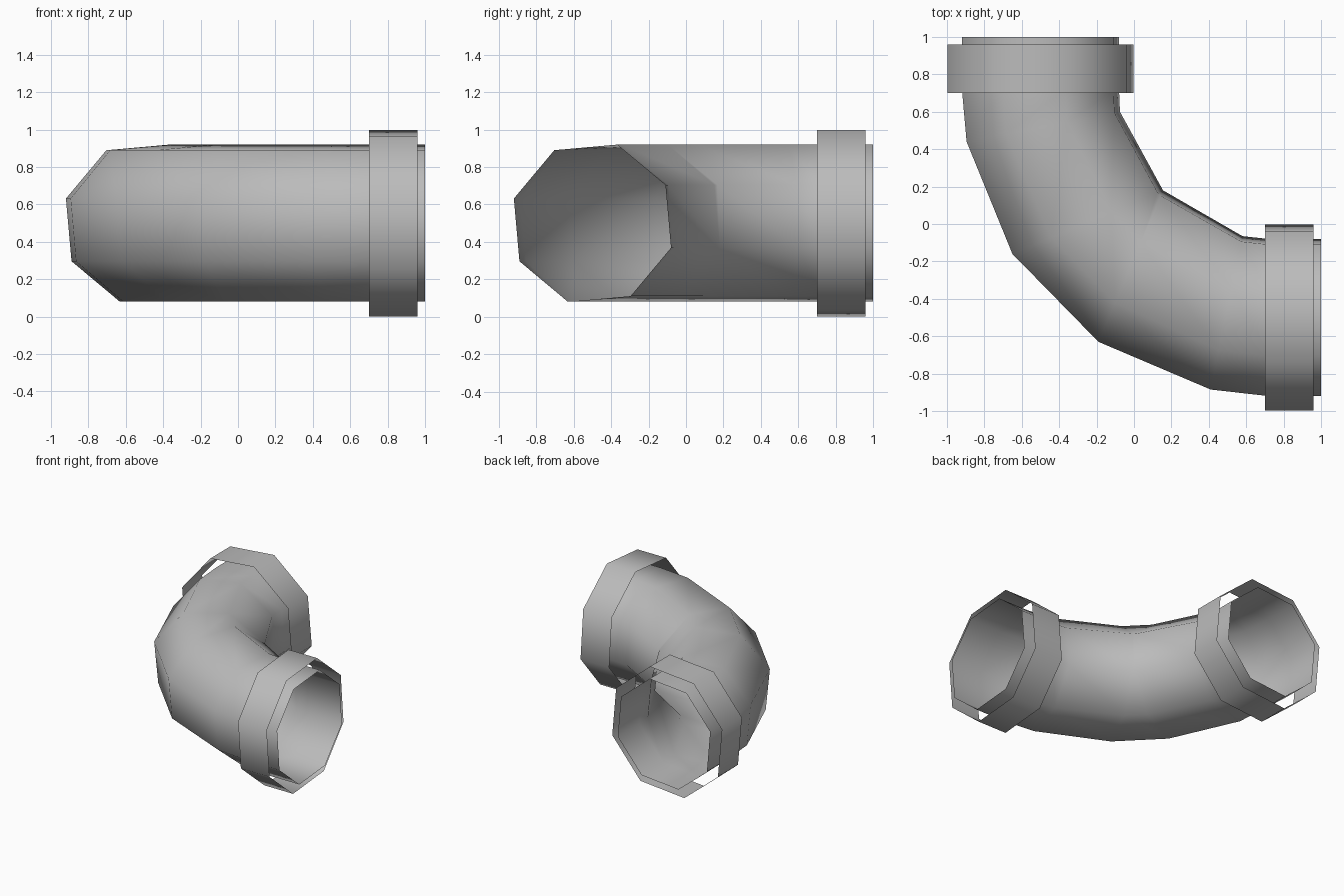
import bpy, bmesh
from math import cos, sin, radians
from mathutils import Vector

cube = bpy.data.objects.get("Cube")
if cube:
    bpy.data.objects.remove(cube, do_unlink=True)

SIDES = 8
TURN = radians(27.6)
AXIS_Z = 0.5

grey = bpy.data.materials.new("pipe grey")
grey.use_nodes = True
colour = (0.5, 0.5, 0.5, 1)
grey.diffuse_color = colour
grey.node_tree.nodes["Principled BSDF"].inputs["Base Color"].default_value = colour


def loft(name, stations, radius):
    """Open octagonal skin; each station is an (outer, inner) pair of bend points."""
    bm = bmesh.new()
    reach = radius * cos(TURN - radians(45))
    rings = []
    for outer, inner in stations:
        ring = []
        for i in range(SIDES):
            a = TURN + radians(360 / SIDES) * i
            t = 0.5 + 0.5 * radius * cos(a) / reach
            p = Vector(outer).lerp(Vector(inner), t)
            ring.append(bm.verts.new((p.x, p.y, AXIS_Z + radius * sin(a))))
        rings.append(ring)
    for r0, r1 in zip(rings, rings[1:]):
        for i in range(SIDES):
            j = (i + 1) % SIDES
            bm.faces.new((r0[i], r1[i], r1[j], r0[j]))
    bmesh.ops.remove_doubles(bm, verts=bm.verts, dist=0.0005)
    for f in bm.faces:
        f.smooth = True
    bmesh.ops.recalc_face_normals(bm, faces=bm.faces)
    # Make the skin face outward, away from the pipe axis
    top = max(bm.faces, key=lambda f: f.calc_center_median().z)
    if top.normal.z < 0:
        bmesh.ops.reverse_faces(bm, faces=bm.faces)
    mesh = bpy.data.meshes.new(name)
    bm.to_mesh(mesh)
    bm.free()
    mesh.materials.append(grey)
    obj = bpy.data.objects.new(name, mesh)
    bpy.context.collection.objects.link(obj)
    return obj


def back_station(y, half):
    return (-0.5 - half, y), (-0.5 + half, y)


def side_station(x, half):
    return (x, -0.5 - half), (x, -0.5 + half)


# Elbow pipe: straight ends, four bend stations, two sharing the inner corner
bend = [((-0.895, 0.44), (-0.075, 0.6)),
        ((-0.65, -0.16), (0.155, 0.18)),
        ((-0.19, -0.63), (0.155, 0.18)),
        ((0.41, -0.885), (0.58, -0.065))]
ends_back = [back_station(y, 0.42) for y in (1.0, 0.72)]
ends_side = [side_station(x, 0.42) for x in (0.72, 1.0)]
loft("elbow_pipe", ends_back + bend + ends_side, 0.44)

# Loose collar band around each end
loft("back_collar", [back_station(y, 0.498) for y in (0.96, 0.7)], 0.522)
loft("left_collar", [side_station(x, 0.498) for x in (0.7, 0.96)], 0.522)
